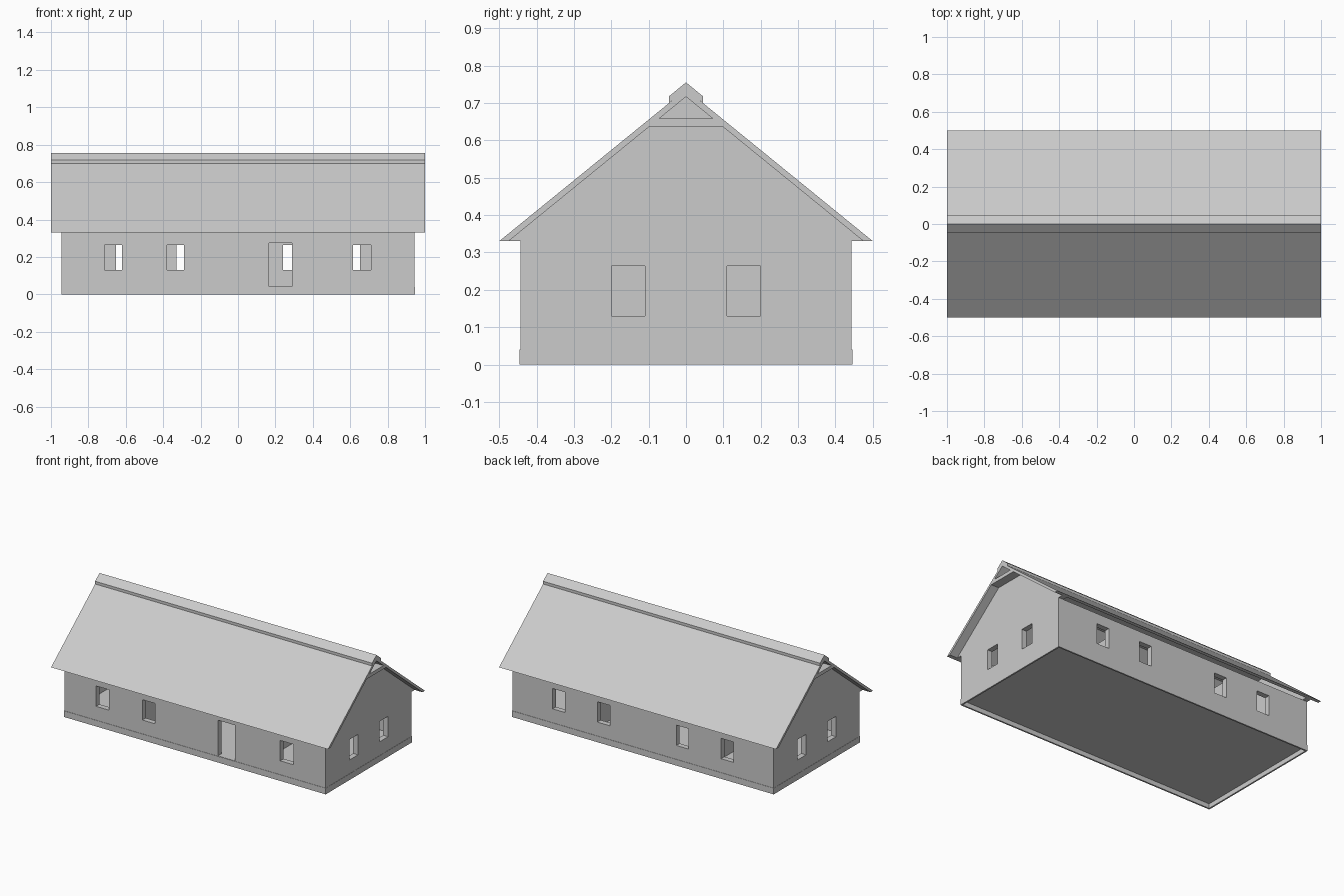
import bpy, bmesh

if "Cube" in bpy.data.objects:
    bpy.data.objects.remove(bpy.data.objects["Cube"])

grey = bpy.data.materials.new("plain grey")
grey.diffuse_color = (0.6, 0.6, 0.6, 1)
grey.use_nodes = True
grey.node_tree.nodes["Principled BSDF"].inputs["Base Color"].default_value = grey.diffuse_color


def add_mesh(name, bm):
    bmesh.ops.recalc_face_normals(bm, faces=bm.faces[:])
    me = bpy.data.meshes.new(name)
    bm.to_mesh(me)
    bm.free()
    me.materials.append(grey)
    ob = bpy.data.objects.new(name, me)
    bpy.context.collection.objects.link(ob)
    return ob


def boxes(name, specs):
    """One object from axis-aligned boxes (x0, x1, y0, y1, z0, z1)."""
    bm = bmesh.new()
    for x0, x1, y0, y1, z0, z1 in specs:
        vs = bmesh.ops.create_cube(bm, size=1)["verts"]
        for v in vs:
            v.co.x = x1 if v.co.x > 0 else x0
            v.co.y = y1 if v.co.y > 0 else y0
            v.co.z = z1 if v.co.z > 0 else z0
    return add_mesh(name, bm)


def extrude_x(name, profile, x0, x1):
    """A (y, z) profile swept along x."""
    bm = bmesh.new()
    face = bm.faces.new([bm.verts.new((x0, y, z)) for y, z in profile])
    new = bmesh.ops.extrude_face_region(bm, geom=[face])["geom"]
    for v in new:
        if isinstance(v, bmesh.types.BMVert):
            v.co.x = x1
    return add_mesh(name, bm)


def cut(ob, cutter):
    """Boolean difference, applied, then the cutter is removed."""
    cutter.hide_render = True
    mod = ob.modifiers.new("cut", "BOOLEAN")
    mod.operation = "DIFFERENCE"
    mod.solver = "EXACT"
    mod.object = cutter
    dg = bpy.context.evaluated_depsgraph_get()
    me = bpy.data.meshes.new_from_object(ob.evaluated_get(dg))
    ob.modifiers.clear()
    ob.data = me
    bpy.data.objects.remove(cutter)


EAVE, FLOOR, T = 0.33, 0.04, 0.035
X, Y = 0.9435, 0.443
SLOPE = 0.813


def under(y):
    """Height of the roof underside at y."""
    return 0.7165 - SLOPE * abs(y)


# Walls with window and door openings
walls = boxes("walls", [(-X, X, -Y, Y, FLOOR, EAVE)])
cut(walls, boxes("room_cutter", [(-X + T, X - T, -Y + T, Y - T, 0, 0.5)]))
W0, W1 = 0.13, 0.263
openings = [(a, b, -0.6, -0.35, W0, W1)
            for a, b in ((-0.715, -0.62), (-0.38, -0.29), (0.615, 0.71))]
openings.append((0.165, 0.29, -0.6, -0.35, 0.042, 0.275))
for s in (-1, 1):
    for c in (0.285, 0.608):
        openings.append((s * c - 0.045, s * c + 0.045, 0.35, 0.6, W0, W1))
    for c in (-0.155, 0.155):
        openings.append((s * 0.95 - 0.1, s * 0.95 + 0.1, c - 0.045, c + 0.045, W0, W1))
cut(walls, boxes("opening_cutter", openings))

# Plinth rim and raised floor
P, Q, R = 0.945, 0.445, 0.01
boxes("plinth", [(-P, P, s * Q - (R if s > 0 else 0), s * Q + (R if s < 0 else 0), 0, FLOOR)
                 for s in (-1, 1)] +
      [(s * P - (R if s > 0 else 0), s * P + (R if s < 0 else 0), -Q + R, Q - R, 0, FLOOR)
       for s in (-1, 1)])
boxes("floor", [(-P + R, P - R, -Q + R, Q - R, 0.03, FLOOR)])

# Inner partitions
boxes("partitions", [(c - 0.015, c + 0.015, -Y + T, Y - T, FLOOR, EAVE) for c in (-0.44, 0.41)])

# Gable triangles
for name, x0, x1 in (("left_gable", -X, -X + T), ("right_gable", X - T, X)):
    extrude_x(name, [(-0.475, EAVE), (0.475, EAVE), (0, under(0))], x0, x1)

# Roof, collar plank under the ridge, and ridge cap
extrude_x("roof", [(-0.5, EAVE), (0, EAVE + 0.5 * SLOPE), (0.5, EAVE),
                   (0.475, EAVE), (0, under(0)), (-0.475, EAVE)], -1, 1)
extrude_x("collar_plank", [(-0.1, under(0.1)), (0.1, under(0.1)),
                           (0.072, under(0.072)), (-0.072, under(0.072))], -1, 1)
extrude_x("ridge_cap", [(-0.045, 0.70), (-0.045, 0.718), (0, 0.755),
                        (0.045, 0.718), (0.045, 0.70), (0, 0.7365)], -1, 1)
